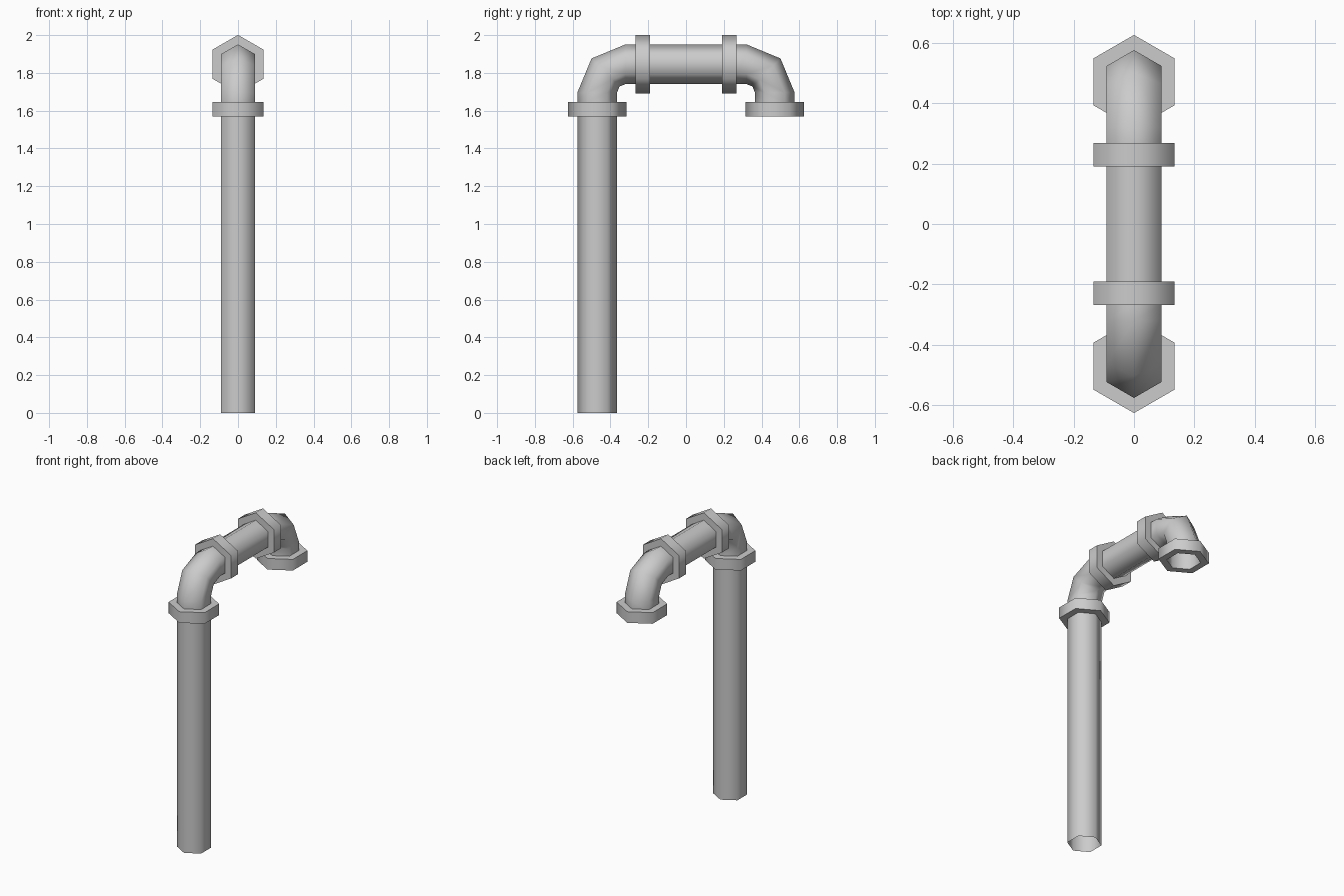
import bpy, bmesh
from math import sin, cos, pi, radians
from mathutils import Vector

cube = bpy.data.objects.get("Cube")
if cube:
    bpy.data.objects.remove(cube, do_unlink=True)

# Single grey metal
metal = bpy.data.materials.new("grey_metal")
metal.use_nodes = True
GREY = (0.6, 0.6, 0.6, 1)
metal.diffuse_color = GREY
metal.node_tree.nodes["Principled BSDF"].inputs["Base Color"].default_value = GREY

SIDES = 6
PIPE_R, FLANGE_R = 0.105, 0.155
LEG_Y, TOP_Z = 0.47, 1.846
COLLAR = (1.57, 1.645)      # height range of the downward collars
JOINT = (0.19, 0.267)       # distance range of the horizontal collars
BEND = 0.15


def sweep(name, rings, closed=False):
    """Join hexagonal rings (y, z, turn, radius); turn 0 is upright, pi/2 level."""
    bm = bmesh.new()
    loops = []
    for y, z, turn, r in rings:
        out = Vector((0, -cos(turn), sin(turn)))
        loops.append([bm.verts.new(Vector((0, y, z)) + out * r * cos(a)
                                   + Vector((r * sin(a), 0, 0)))
                      for a in (2 * pi * k / SIDES for k in range(SIDES))])
    pairs = list(zip(loops, loops[1:]))
    if closed:
        pairs.append((loops[-1], loops[0]))
    for lo, hi in pairs:
        for k in range(SIDES):
            n = (k + 1) % SIDES
            bm.faces.new((lo[k], lo[n], hi[n], hi[k]))
    bmesh.ops.recalc_face_normals(bm, faces=bm.faces)
    mesh = bpy.data.meshes.new(name)
    bm.to_mesh(mesh)
    bm.free()
    mesh.materials.append(metal)
    obj = bpy.data.objects.new(name, mesh)
    bpy.context.collection.objects.link(obj)
    bpy.ops.object.select_all(action='DESELECT')
    obj.select_set(True)
    bpy.context.view_layer.objects.active = obj
    bpy.ops.object.shade_smooth_by_angle(angle=radians(65))
    return obj


def flange(name, start, end, turn):
    """Hexagonal collar with a hole the size of the pipe."""
    sweep(name, [(*start, turn, PIPE_R), (*start, turn, FLANGE_R),
                 (*end, turn, FLANGE_R), (*end, turn, PIPE_R)], closed=True)


# Straight pipes, open at the ends
sweep("upright_pipe", [(-LEG_Y, 0, 0, PIPE_R), (-LEG_Y, COLLAR[0], 0, PIPE_R)])
sweep("top_pipe", [(s * JOINT[0], TOP_Z, pi / 2, PIPE_R) for s in (-1, 1)])

# Elbows and their collars at both ends
for side, label in ((-1, "front"), (1, "back")):
    cy, cz = LEG_Y - BEND, TOP_Z - BEND
    path = [(LEG_Y, COLLAR[1], 0)]
    path += [(cy + BEND * cos(t), cz + BEND * sin(t), t) for t in (0, pi / 4, pi / 2)]
    path.append((JOINT[1], TOP_Z, pi / 2))
    # Mirroring the bend also mirrors the direction its rings lean
    sweep(label + "_elbow", [(side * y, z, t if side < 0 else pi - t, PIPE_R)
                             for y, z, t in path])
    flange(label + "_lower_collar", (side * LEG_Y, COLLAR[0]),
           (side * LEG_Y, COLLAR[1]), 0)
    flange(label + "_upper_collar", (side * JOINT[0], TOP_Z),
           (side * JOINT[1], TOP_Z), pi / 2)
